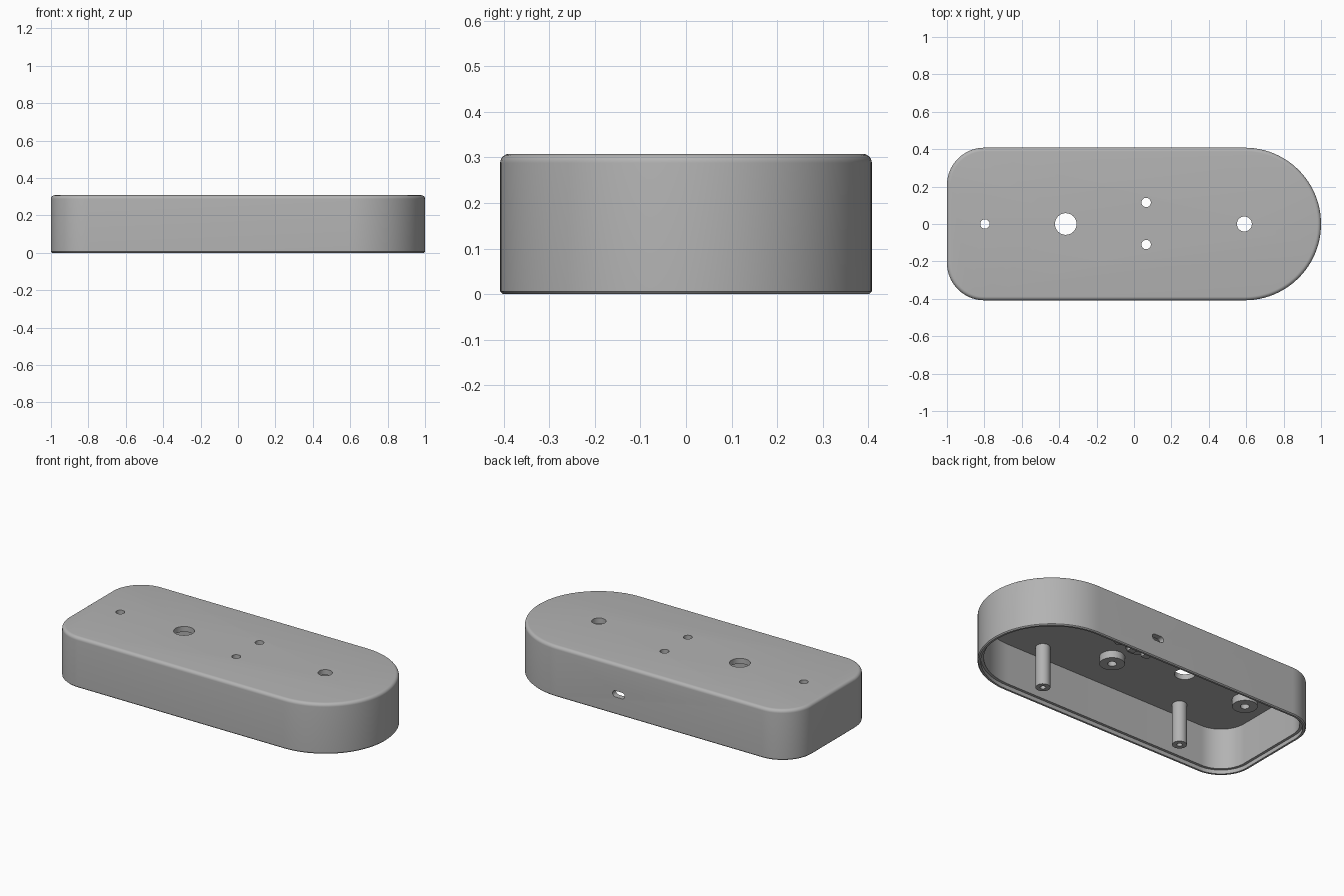
import bpy, bmesh
from math import sin, cos, pi, radians
from mathutils import Matrix

if "Cube" in bpy.data.objects:
    bpy.data.objects.remove(bpy.data.objects["Cube"])

GREY = (0.45, 0.45, 0.45, 1)
grey = bpy.data.materials.new("plain grey")
grey.use_nodes = True
grey.diffuse_color = GREY
grey.node_tree.nodes["Principled BSDF"].inputs["Base Color"].default_value = GREY

HEIGHT, CEILING, HALF = 0.308, 0.275, 0.408
CORNER = 0.2


def arc(cx, cy, r, start, end, n):
    angles = [radians(start + (end - start) * i / n) for i in range(n + 1)]
    return [(cx + r * cos(a), cy + r * sin(a)) for a in angles]


def outline(inset):
    """Body plan: one half-round end, one end with rounded corners."""
    r, y = CORNER - inset, HALF - CORNER
    return (arc(1 - HALF, 0, HALF - inset, -90, 90, 48)
            + arc(CORNER - 1, y, r, 90, 180, 20)
            + arc(CORNER - 1, -y, r, 180, 270, 20))


def circle(x, y, r, n=32):
    return arc(x, y, r, 0, 360 - 360 / n, n - 1)


def loft(name, rings, capped=True):
    """Skin a list of (outline, z) rings."""
    bm = bmesh.new()
    loops = [[bm.verts.new((x, y, z)) for x, y in pts] for pts, z in rings]
    for low, high in zip(loops, loops[1:]):
        for i in range(len(low)):
            j = (i + 1) % len(low)
            bm.faces.new((low[i], low[j], high[j], high[i]))
    if capped:
        bm.faces.new(loops[0][::-1])
        bm.faces.new(loops[-1])
    bmesh.ops.recalc_face_normals(bm, faces=bm.faces)
    mesh = bpy.data.meshes.new(name)
    bm.to_mesh(mesh)
    bm.free()
    mesh.materials.append(grey)
    obj = bpy.data.objects.new(name, mesh)
    bpy.context.collection.objects.link(obj)
    return obj


def select(obj):
    bpy.ops.object.select_all(action="DESELECT")
    obj.select_set(True)
    bpy.context.view_layer.objects.active = obj


def smooth(obj):
    select(obj)
    bpy.ops.object.shade_smooth_by_angle(angle=radians(35))


def cut(target, cutter):
    cutter.hide_render = True
    mod = target.modifiers.new("cut", "BOOLEAN")
    mod.operation, mod.solver, mod.object = "DIFFERENCE", "EXACT", cutter
    select(target)
    bpy.ops.object.modifier_apply(modifier=mod.name)
    bpy.data.objects.remove(cutter)


# Shell: ceiling, inner wall, stepped rim, outer wall, rounded top edge
fillet = 0.02
rings = [(0.034, CEILING), (0.034, 0.024), (0.018, 0.024), (0.018, 0),
         (0.006, 0), (0, 0.006)]
for i in range(7):
    a = pi / 2 * i / 6
    rings.append((fillet * (1 - cos(a)), HEIGHT - fillet * (1 - sin(a))))
shell = loft("shell", [(outline(d), z) for d, z in rings])

# Holes through the top
PIN = 0.025
pins = [(-0.797, 0), (0.065, 0.115), (0.065, -0.11)]
holes = [(-0.365, 0, 0.058), (0.59, 0, 0.04)] + [(x, y, PIN) for x, y in pins]
for x, y, r in holes:
    cut(shell, loft("hole_cutter", [(circle(x, y, r), 0.2), (circle(x, y, r), 0.4)]))

# Rounded slot in the back wall
SLOT_X, SLOT_Z, SLOT_R = 0.17, 0.125, 0.019
slot = (arc(SLOT_X + 0.022, -SLOT_Z, SLOT_R, -90, 90, 10)
        + arc(SLOT_X - 0.022, -SLOT_Z, SLOT_R, 90, 270, 10))
slot_cutter = loft("slot_cutter", [(slot, -0.5), (slot, -0.3)])
slot_cutter.data.transform(Matrix.Rotation(-pi / 2, 4, "X"))
# The rotation carries plan y to -z and z to +y, so mirror it to the back wall
slot_cutter.data.transform(Matrix.Diagonal((1, -1, 1, 1)))
slot_cutter.data.flip_normals()
if slot_cutter.data.vertices[0].co.y < 0:
    slot_cutter.data.transform(Matrix.Rotation(pi, 4, "Z"))
cut(shell, slot_cutter)
smooth(shell)


def hanging_tube(name, x, y, r, bore, bottom, depth):
    """Tube below the ceiling; a bore shorter than the tube stays closed."""
    top = bottom + depth
    blind = top < CEILING
    rings = [(circle(x, y, r), CEILING), (circle(x, y, r), bottom),
             (circle(x, y, bore), bottom), (circle(x, y, bore), top)]
    smooth(loft(name, rings, capped=blind))


# Short bosses around the small holes
for i, (x, y) in enumerate(pins):
    hanging_tube(f"boss_{i + 1}", x, y, 0.07, PIN, 0.23, CEILING - 0.23)

# Tall screw posts along the front
for side, x in (("left", 0.424), ("right", -0.558)):
    hanging_tube(f"screw_post_{side}", x, -0.275, 0.041, 0.016, 0.02, 0.1)

# Supports by the slot: one round pin and two square pegs
hanging_tube("slot_pin", 0.318, 0.255, 0.027, 0.012, 0.11, 0.05)
for side, x in (("left", 0.217), ("right", 0.117)):
    w, d = 0.022, 0.03
    plan = [(x - w, 0.255 - d), (x + w, 0.255 - d), (x + w, 0.255 + d), (x - w, 0.255 + d)]
    loft(f"slot_peg_{side}", [(plan, 0.1), (plan, CEILING)])
